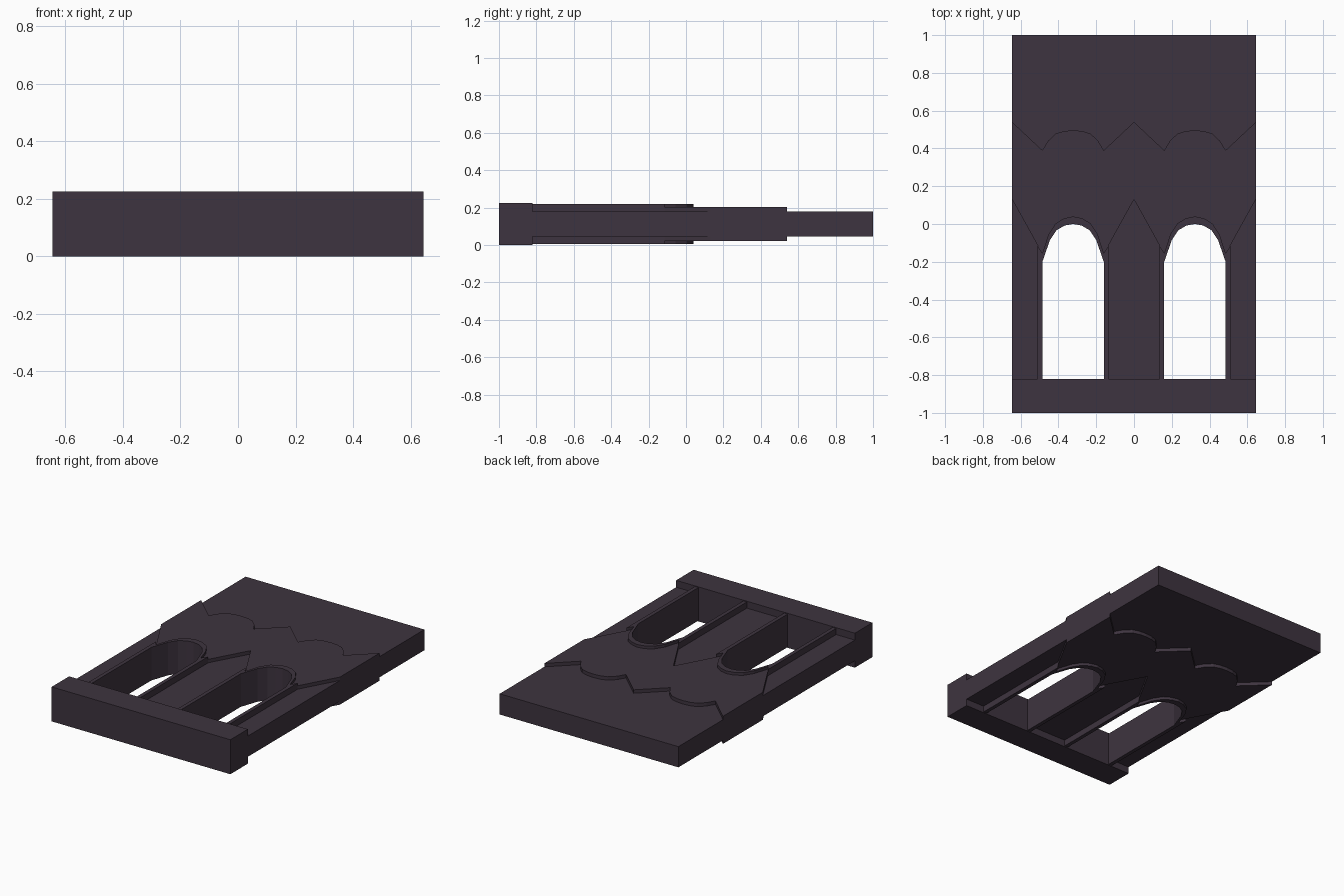
import bpy, bmesh

if "Cube" in bpy.data.objects:
    bpy.data.objects.remove(bpy.data.objects["Cube"])

W, C = 0.645, 0.3225      # half width, centre of one arch bay
MID = 0.1125              # mid-plane height; everything is symmetric about it

mat = bpy.data.materials.new("dark_stone")
mat.diffuse_color = (0.048, 0.034, 0.05, 1)
mat.use_nodes = True
mat.node_tree.nodes["Principled BSDF"].inputs["Base Color"].default_value = mat.diffuse_color


def slab(name, outline, half_thick):
    """Extrude a flat outline symmetrically about the mid-plane."""
    bm = bmesh.new()
    face = bm.faces.new([bm.verts.new((x, y, MID - half_thick)) for x, y in outline])
    ext = bmesh.ops.extrude_face_region(bm, geom=[face])["geom"]
    top = [v for v in ext if isinstance(v, bmesh.types.BMVert)]
    bmesh.ops.translate(bm, verts=top, vec=(0, 0, 2 * half_thick))
    bmesh.ops.recalc_face_normals(bm, faces=bm.faces)
    mesh = bpy.data.meshes.new(name)
    bm.to_mesh(mesh)
    bm.free()
    mesh.materials.append(mat)
    ob = bpy.data.objects.new(name, mesh)
    bpy.context.collection.objects.link(ob)
    return ob


def bay(half):
    """Half a bay (ending on its centre line) mirrored to a whole bay."""
    return half + [(2 * C - x, y) for x, y in half[-2::-1]]


def both(half):
    """A whole bay mirrored across x = 0, running left to right."""
    b = bay(half)
    left = [(-x, y) for x, y in b[::-1]]
    return left + (b[1:] if b[0][0] == 0 else b)


# arch profiles, left half of the right-hand bay
inner = [(0.16, -0.2), (0.2, -0.085), (0.235, -0.033), (0.278, -0.008), (C, 0.0)]
outer = [(0.16, -0.155), (0.192, -0.055), (0.23, 0.003), (0.275, 0.03), (C, 0.04)]
middle = [((a[0] + b[0]) / 2, (a[1] + b[1]) / 2) for a, b in zip(inner, outer)]

# core wall with two open arches
core = both([(0.15, -0.9), (0.15, -0.19)] + middle)
slab("core_wall", [(-W, 1), (-W, -0.9)] + core + [(W, -0.9), (W, 1)], 0.0675)

# raised band between the pointed lower edge and scalloped upper edge
lower = both([(0, 0.13), (0.147, -0.135)] + middle)
upper = both([(0, 0.54), (0.16, 0.39), (0.19, 0.44), (0.23, 0.478), (0.275, 0.492), (C, 0.496)])
slab("raised_band", lower + upper[::-1], 0.09)

# arch trims
trim_out = bay([(0.135, -0.83), (0.135, -0.115)] + outer)
trim_in = bay([(0.16, -0.83)] + inner)
trim = trim_out + trim_in[::-1]
for side, s in (("left", -1), ("right", 1)):
    slab("arch_trim_" + side, [(s * x, y) for x, y in trim], 0.108)

# sill
slab("sill", [(-W, -1), (W, -1), (W, -0.82), (-W, -0.82)], MID)
